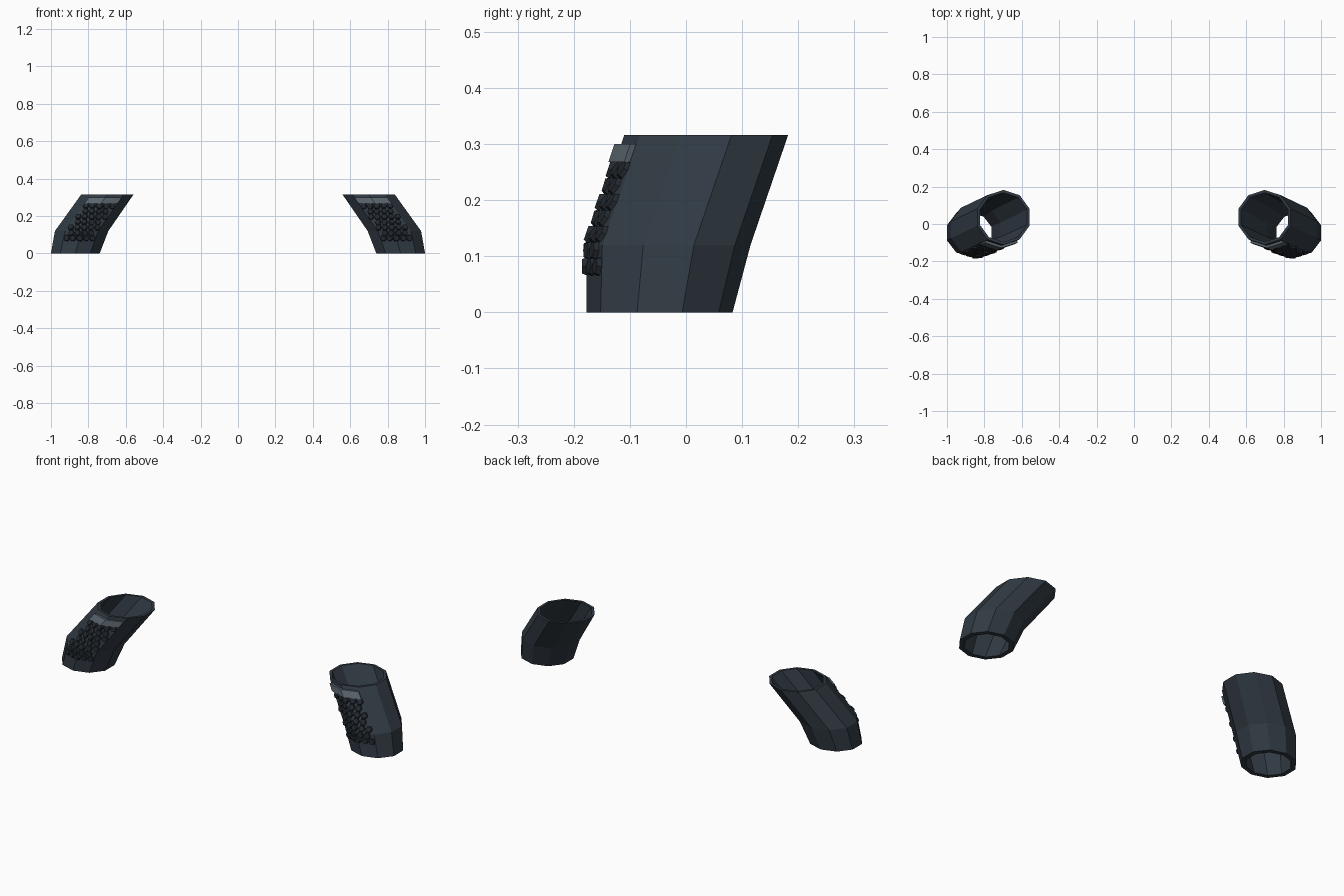
import bpy, bmesh
from math import sin, cos, radians, pi
from mathutils import Vector, Matrix

if "Cube" in bpy.data.objects:
    bpy.data.objects.remove(bpy.data.objects["Cube"])

SIDES = 10
# ring: z, centre x, centre y, radius x, radius y, inner ratio
RINGS = [(0.0, 0.87, -0.047, 0.137, 0.130, 0.82),
         (0.12, 0.836, -0.031, 0.150, 0.146, 0.86),
         (0.316, 0.698, 0.036, 0.147, 0.146, 0.90)]


def material(name, rgb):
    m = bpy.data.materials.new(name)
    m.diffuse_color = (*rgb, 1)
    m.use_nodes = True
    m.node_tree.nodes["Principled BSDF"].inputs["Base Color"].default_value = m.diffuse_color
    return m


CLOTH = material("dark_cloth", (0.030, 0.042, 0.056))
SCALE = material("scale_dark", (0.017, 0.022, 0.029))
METAL = material("grey_metal", (0.10, 0.13, 0.15))


def finish(bm, name, mat, side):
    if side < 0:
        bmesh.ops.scale(bm, vec=(-1, 1, 1), verts=bm.verts)
    bmesh.ops.recalc_face_normals(bm, faces=bm.faces)
    me = bpy.data.meshes.new(name)
    bm.to_mesh(me)
    bm.free()
    me.materials.append(mat)
    ob = bpy.data.objects.new(name, me)
    bpy.context.collection.objects.link(ob)


def surface(a, z, off=0.0):
    """Point on the faceted tube; angle a is measured from the front ridge."""
    lo, hi = (RINGS[0], RINGS[1]) if z < 0.12 else (RINGS[1], RINGS[2])
    t = (z - lo[0]) / (hi[0] - lo[0])
    _, cx, cy, rx, ry, _ = [p + (q - p) * t for p, q in zip(lo, hi)]
    step = 2 * pi / SIDES
    k = cos(step / 2) / cos((a % step) - step / 2)
    return Vector((cx + (rx * k + off) * sin(a), cy - (ry * k + off) * cos(a), z))


def tube(side):
    bm = bmesh.new()
    loops = []
    path = [(r, 1) for r in RINGS] + [(r, r[5]) for r in reversed(RINGS)]
    for (z, cx, cy, rx, ry, _), k in path:
        loops.append([bm.verts.new((cx + rx * k * sin(2 * pi * i / SIDES),
                                    cy - ry * k * cos(2 * pi * i / SIDES), z))
                      for i in range(SIDES)])
    for j, a in enumerate(loops):
        b = loops[(j + 1) % len(loops)]
        for i in range(SIDES):
            n = (i + 1) % SIDES
            bm.faces.new((a[i], a[n], b[n], b[i]))
    finish(bm, "sleeve_tube", CLOTH, side)


def scales(side):
    # staggered rows of bevelled hexagonal plates lying on the front
    bm = bmesh.new()
    for row in range(7):
        z = 0.082 + row * 0.0285
        n = 5 if row % 2 == 0 else 4
        for c in range(n):
            a = (c - (n - 1) / 2) * radians(14.5)
            p = surface(a, z)
            across = (surface(a + 0.05, z) - surface(a - 0.05, z)).normalized()
            up = surface(a, z + 0.01) - surface(a, z - 0.01)
            nrm = across.cross(up).normalized()
            m = Matrix((across, nrm.cross(across), nrm)).transposed().to_4x4()
            m = Matrix.Translation(p + nrm * 0.002) @ m @ Matrix.Rotation(pi / 6, 4, 'Z')
            bmesh.ops.create_cone(bm, cap_ends=True, segments=6, radius1=0.020,
                                  radius2=0.015, depth=0.012, matrix=m)
    finish(bm, "front_scales", SCALE, side)


def band(side):
    # curved plate above the scales
    bm = bmesh.new()
    cols = []
    for i in range(5):
        a = radians(-34 + 17 * i)
        cols.append([bm.verts.new(surface(a, z, o)) for z, o in
                     ((0.268, -0.003), (0.268, 0.012), (0.30, 0.012), (0.30, -0.003))])
    for a, b in zip(cols, cols[1:]):
        for i in range(4):
            n = (i + 1) % 4
            bm.faces.new((a[i], a[n], b[n], b[i]))
    bm.faces.new(cols[0])
    bm.faces.new(cols[-1])
    finish(bm, "top_band", METAL, side)


for s in (1, -1):
    tube(s)
    scales(s)
    band(s)
